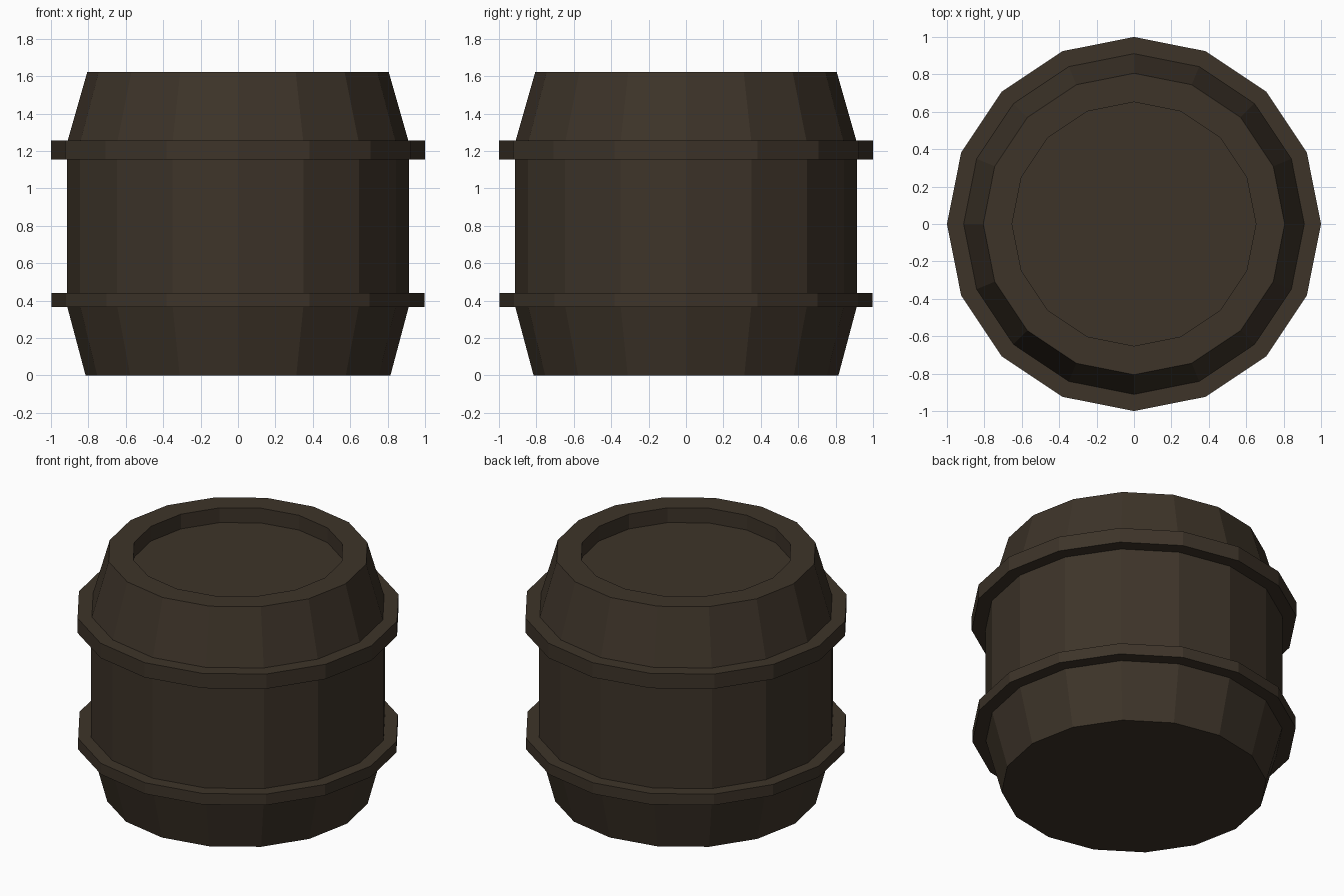
import bpy, bmesh, math

if "Cube" in bpy.data.objects:
    bpy.data.objects.remove(bpy.data.objects["Cube"])

SIDES = 16

wood = bpy.data.materials.new("dark_brown_wood")
wood.diffuse_color = (0.047, 0.034, 0.022, 1)
wood.use_nodes = True
wood.node_tree.nodes["Principled BSDF"].inputs["Base Color"].default_value = wood.diffuse_color


def lathe(name, profile, closed=False):
    """Revolve (radius, z) points; an open profile gets end caps."""
    bm = bmesh.new()
    rings = []
    for r, z in profile:
        rings.append([bm.verts.new((r * math.cos(a), r * math.sin(a), z))
                      for a in (2 * math.pi * i / SIDES for i in range(SIDES))])
    pairs = list(zip(rings, rings[1:]))
    if closed:
        pairs.append((rings[-1], rings[0]))
    else:
        bm.faces.new(rings[0][::-1])
        bm.faces.new(rings[-1])
    for low, high in pairs:
        for i in range(SIDES):
            j = (i + 1) % SIDES
            bm.faces.new((low[i], low[j], high[j], high[i]))
    bmesh.ops.recalc_face_normals(bm, faces=bm.faces)
    mesh = bpy.data.meshes.new(name)
    bm.to_mesh(mesh)
    bm.free()
    mesh.materials.append(wood)
    obj = bpy.data.objects.new(name, mesh)
    bpy.context.collection.objects.link(obj)
    return obj


# Barrel body with a flat rim and sunken lid
lathe("barrel_body", [(0.815, 0), (0.915, 0.375), (0.915, 1.24),
                      (0.806, 1.622), (0.652, 1.622), (0.652, 1.522)])

# Two hoops around the body
for name, radius, z0, z1 in (("lower_hoop", 0.996, 0.365, 0.44),
                             ("upper_hoop", 1.0, 1.155, 1.255)):
    lathe(name, [(0.88, z0), (radius, z0), (radius, z1), (0.88, z1)], closed=True)
